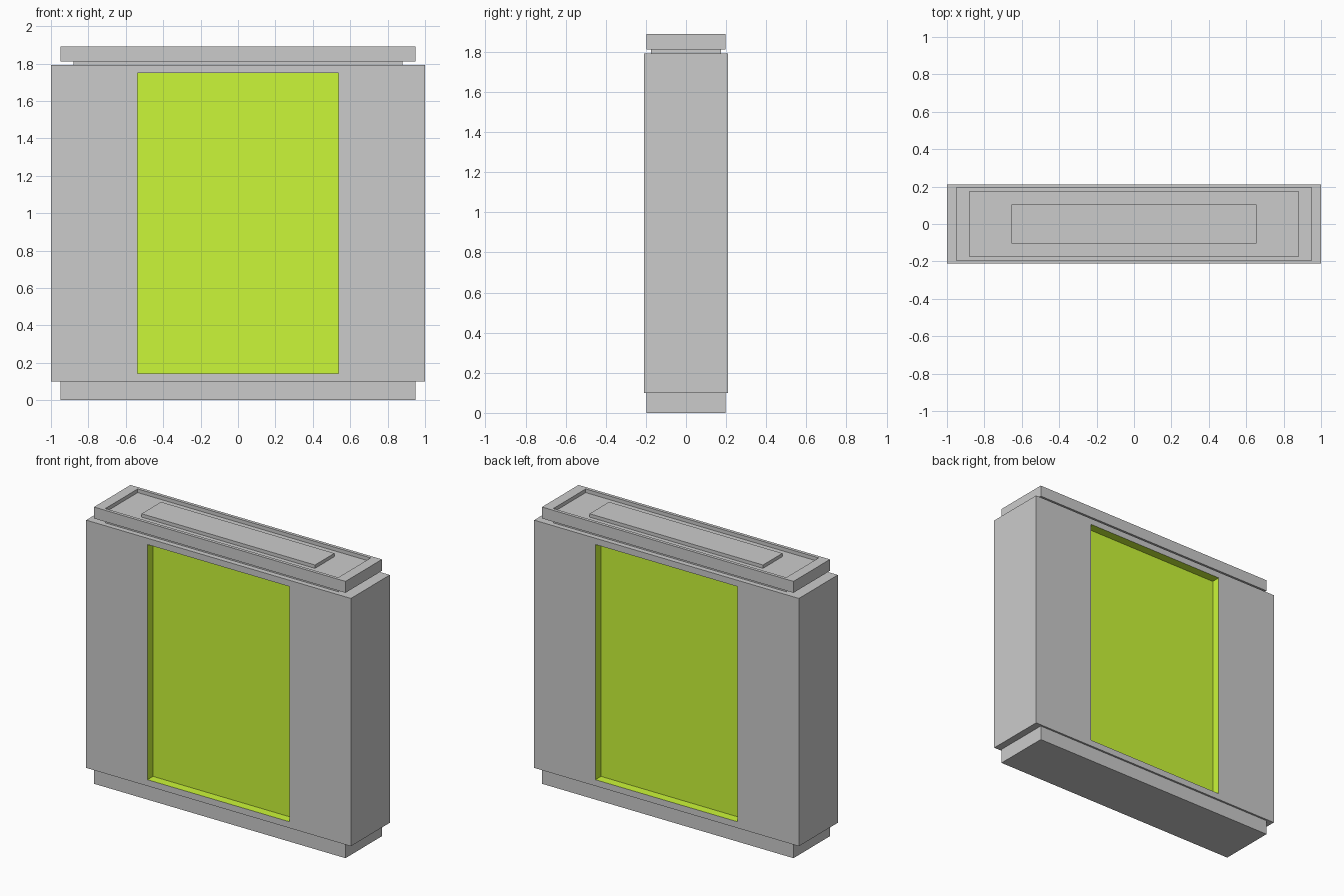
import bpy, bmesh
from mathutils import Vector

if "Cube" in bpy.data.objects:
    bpy.data.objects.remove(bpy.data.objects["Cube"])


def box_mesh(half_x, half_y, z0, z1):
    bm = bmesh.new()
    bmesh.ops.create_cube(bm, size=2)
    for v in bm.verts:
        v.co = Vector((v.co.x * half_x, v.co.y * half_y, z1 if v.co.z > 0 else z0))
    bm.normal_update()
    return bm


def face_towards(bm, direction):
    return max(bm.faces, key=lambda f: f.normal.dot(Vector(direction)))


def step(bm, face, half, offset, mat=0):
    """Shrink a copy of the face to the given half sizes, then push it by offset."""
    centre = face.calc_center_median()
    inner = bmesh.ops.extrude_discrete_faces(bm, faces=[face])["faces"][0]
    for v in inner.verts:
        for i in range(3):
            d = v.co[i] - centre[i]
            if abs(d) > 1e-6:
                v.co[i] = centre[i] + (half[i] if d > 0 else -half[i])
    floor = bmesh.ops.extrude_discrete_faces(bm, faces=[inner])["faces"][0]
    bmesh.ops.translate(bm, verts=floor.verts[:], vec=offset)
    for e in floor.edges:
        for f in e.link_faces:
            f.material_index = mat
    return floor


def finish(bm, name, materials=()):
    bmesh.ops.recalc_face_normals(bm, faces=bm.faces[:])
    mesh = bpy.data.meshes.new(name)
    bm.to_mesh(mesh)
    bm.free()
    for m in materials:
        mesh.materials.append(m)
    obj = bpy.data.objects.new(name, mesh)
    bpy.context.collection.objects.link(obj)
    return obj


grey = bpy.data.materials.new("grey_casing")
grey.diffuse_color = (0.8, 0.8, 0.8, 1)
grey.use_nodes = True
grey.node_tree.nodes["Principled BSDF"].inputs["Base Color"].default_value = grey.diffuse_color
green = bpy.data.materials.new("green_panel")
green.diffuse_color = (0.6, 0.93, 0.04, 1)
green.use_nodes = True
green.node_tree.nodes["Principled BSDF"].inputs["Base Color"].default_value = green.diffuse_color

# Base plinth and the narrow neck under the cap
finish(box_mesh(0.95, 0.197, 0, 0.1), "base")
finish(box_mesh(0.88, 0.175, 1.79, 1.812), "neck")

# Main body with a green recessed panel on front and back
body = box_mesh(1.0, 0.21, 0.1, 1.792)
for side in (-1, 1):
    panel = face_towards(body, (0, side, 0))
    step(body, panel, (0.537, 0, 0.803), (0, -side * 0.06, 0), mat=1)
finish(body, "body", (grey, green))

# Cap: raised rim, sunken tray and a raised plate in the middle
cap = box_mesh(0.95, 0.197, 1.812, 1.89)
tray = step(cap, face_towards(cap, (0, 0, 1)), (0.88, 0.175, 0), (0, 0, -0.025))
step(cap, tray, (0.655, 0.105, 0), (0, 0, 0.023))
finish(cap, "cap")
